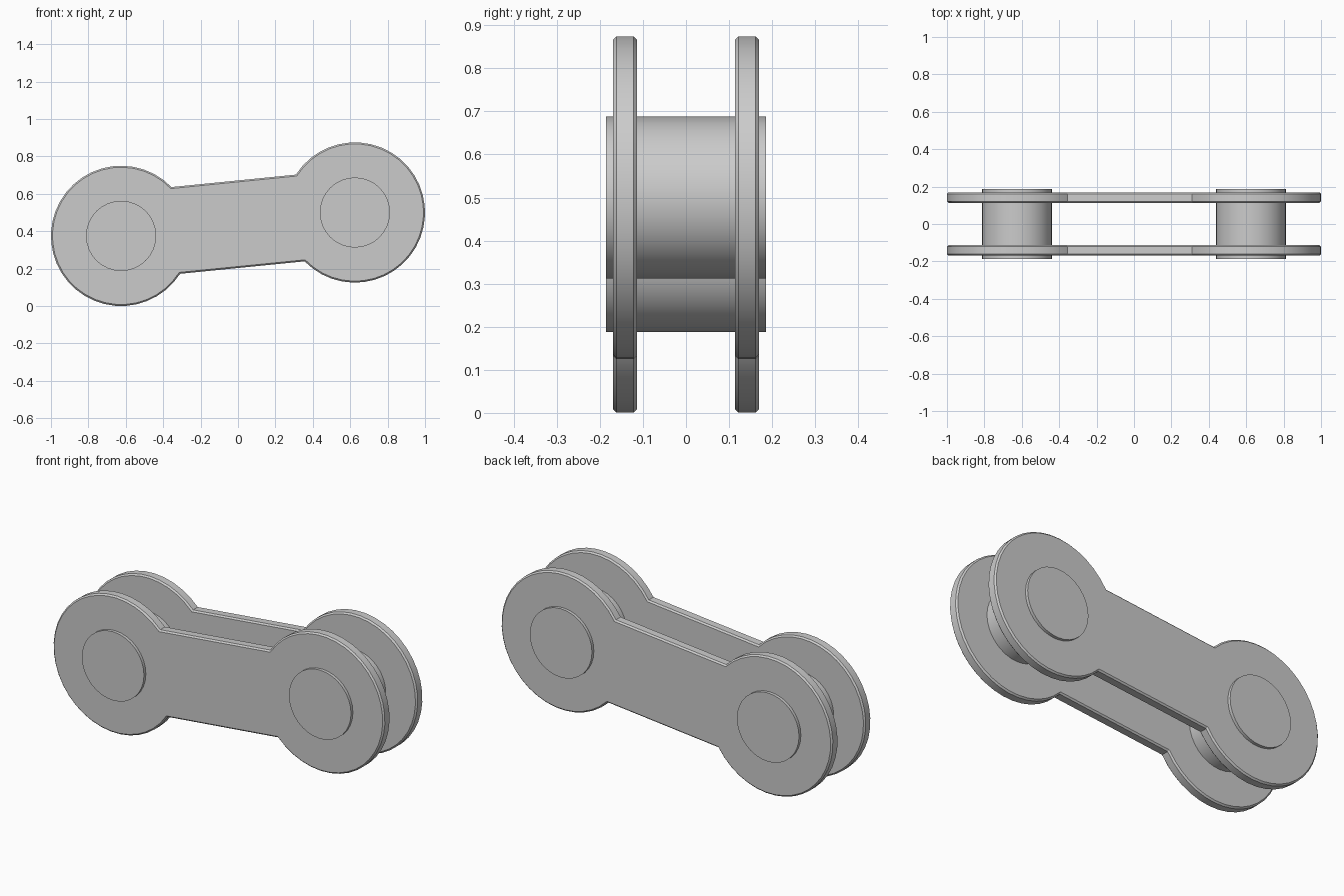
import bpy, bmesh, math
from mathutils import Matrix, Vector

cube = bpy.data.objects.get("Cube")
if cube:
    bpy.data.objects.remove(cube, do_unlink=True)

GREY = (0.6, 0.6, 0.6, 1)
steel = bpy.data.materials.new("steel grey")
steel.use_nodes = True
steel.diffuse_color = GREY
steel.node_tree.nodes["Principled BSDF"].inputs["Base Color"].default_value = GREY

# Link layout: two round ends joined by a narrower, slightly tilted bar
LEFT, RIGHT = Vector((0.625, 0, 0.5)), Vector((-0.625, 0, 0.375))
END_R, PIN_R, BAR_HALF = 0.375, 0.1875, 0.233
INNER_Y, OUTER_Y, PIN_Y = 0.1135, 0.1695, 0.186
MIDDLE = (LEFT + RIGHT) / 2
SPAN = (LEFT - RIGHT).length / 2
TILT = Matrix.Rotation(-math.atan2(LEFT.z - RIGHT.z, LEFT.x - RIGHT.x), 4, 'Y')


def prism(name, outline, y0, y1, bevel):
    """Extrude an x-z outline from y0 to y1, with softened rims."""
    bm = bmesh.new()
    face = bm.faces.new([bm.verts.new((p.x, y0, p.z)) for p in outline])
    grown = bmesh.ops.extrude_face_region(bm, geom=[face])["geom"]
    bmesh.ops.translate(bm, vec=(0, y1 - y0, 0),
                        verts=[g for g in grown if isinstance(g, bmesh.types.BMVert)])
    bmesh.ops.recalc_face_normals(bm, faces=bm.faces)
    if bevel:
        rims = [e for e in bm.edges if abs(e.verts[0].co.y - e.verts[1].co.y) < 1e-5]
        bmesh.ops.bevel(bm, geom=rims, offset=bevel, segments=1, affect='EDGES')
    mesh = bpy.data.meshes.new(name)
    bm.to_mesh(mesh)
    bm.free()
    mesh.materials.append(steel)
    obj = bpy.data.objects.new(name, mesh)
    bpy.context.collection.objects.link(obj)
    bpy.ops.object.select_all(action='DESELECT')
    obj.select_set(True)
    bpy.context.view_layer.objects.active = obj
    bpy.ops.object.shade_smooth_by_angle(angle=math.radians(30))
    return obj


def arc(centre, radius, start, end, steps):
    return [centre + Vector((math.cos(a), 0, math.sin(a))) * radius
            for a in (start + (end - start) * i / steps for i in range(steps + 1))]


# Plate outline: one arc per end, joined by the straight bar edges
neck = math.pi - math.asin(BAR_HALF / END_R)
right_half = arc(Vector((SPAN, 0, 0)), END_R, -neck, neck, 32)
left_half = [Vector((-p.x, 0, -p.z)) for p in right_half]
plate_outline = [MIDDLE + TILT @ p for p in right_half + left_half]

prism("front_plate", plate_outline, -OUTER_Y, -INNER_Y, 0.008)
prism("back_plate", plate_outline, INNER_Y, OUTER_Y, 0.008)

# Pins pass through both plates and stand slightly proud
for name, centre in (("left_pin", LEFT), ("right_pin", RIGHT)):
    prism(name, arc(centre, PIN_R, 0, math.tau, 32)[:-1], -PIN_Y, PIN_Y, 0)
